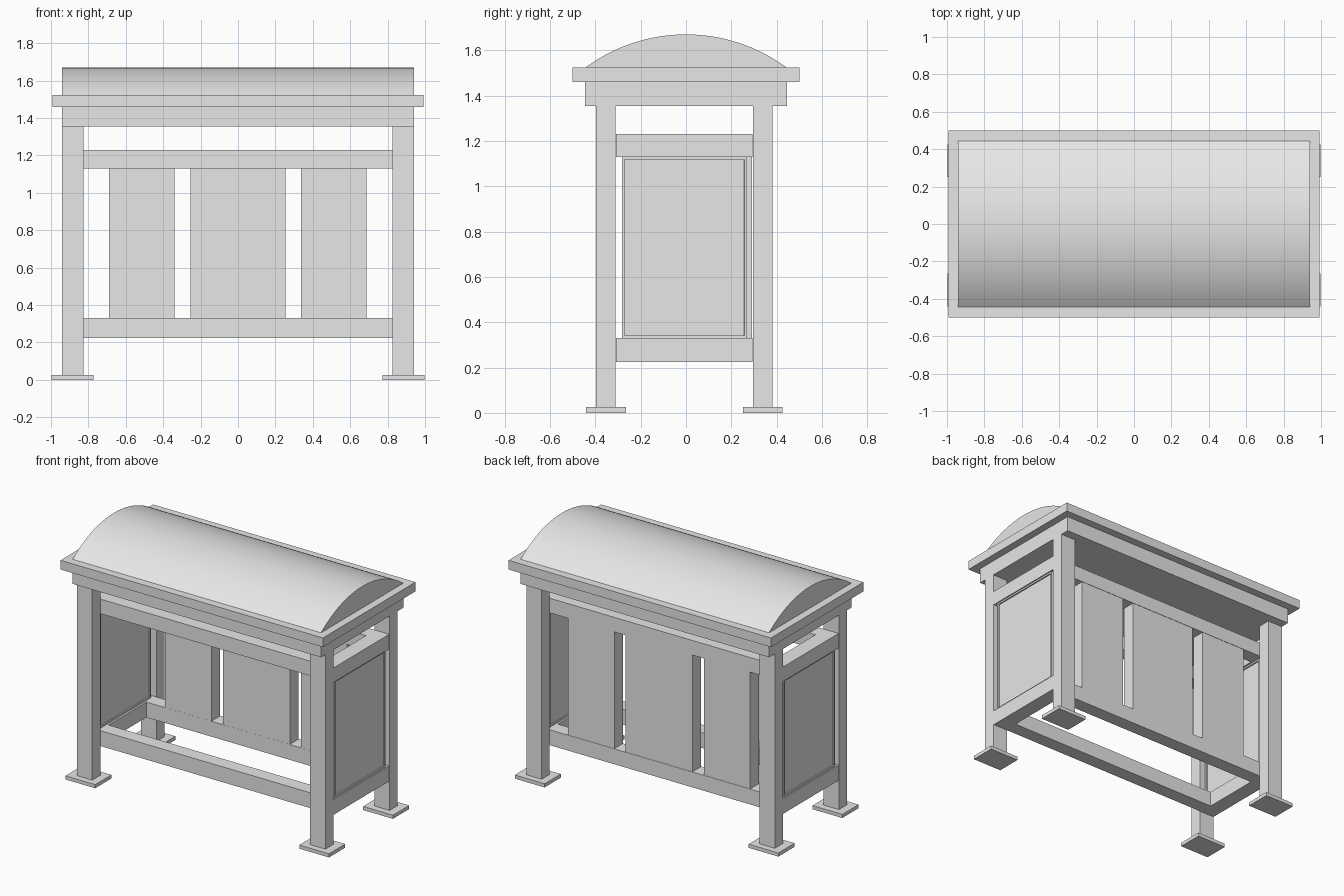
import bpy
import bmesh
import math

if "Cube" in bpy.data.objects:
    bpy.data.objects.remove(bpy.data.objects["Cube"])

grey = bpy.data.materials.new("plain grey")
grey.diffuse_color = (0.8, 0.8, 0.8, 1)
grey.use_nodes = True
grey.node_tree.nodes["Principled BSDF"].inputs["Base Color"].default_value = grey.diffuse_color

Y_MID = -0.0075  # the frame sits slightly forward of the roof centre


def finish(name, bm):
    bmesh.ops.recalc_face_normals(bm, faces=bm.faces)
    mesh = bpy.data.meshes.new(name)
    bm.to_mesh(mesh)
    bm.free()
    mesh.materials.append(grey)
    ob = bpy.data.objects.new(name, mesh)
    bpy.context.collection.objects.link(ob)
    return ob


def box_mesh(x, y, z):
    bm = bmesh.new()
    bmesh.ops.create_cube(bm, size=1)
    for v in bm.verts:
        for i, (lo, hi) in enumerate((x, y, z)):
            v.co[i] = lo if v.co[i] < 0 else hi
    return bm


def box(name, x, y, z):
    return finish(name, box_mesh(x, y, z))


def span(a, b, side):
    return tuple(sorted((a * side, b * side)))


def span_y(a, b, side):
    return tuple(sorted((Y_MID + a * side, Y_MID + b * side)))


# Four posts on flat feet
for sx, xn in ((-1, "left"), (1, "right")):
    for sy, yn in ((-1, "front"), (1, "back")):
        box(f"{yn}_{xn}_post", span(0.825, 0.94, sx), span_y(0.303, 0.39, sy), (0.025, 1.355))
        box(f"{yn}_{xn}_foot", span(0.772, 0.997, sx), span_y(0.258, 0.433, sy), (0, 0.025))

# Lower and upper rectangular rail frames
for level, z in (("lower", (0.225, 0.33)), ("upper", (1.13, 1.23))):
    for sy, yn in ((-1, "front"), (1, "back")):
        box(f"{level}_{yn}_rail", (-0.938, 0.938), span_y(0.205, 0.302, sy), z)
    for sx, xn in ((-1, "left"), (1, "right")):
        box(f"{level}_{xn}_rail", span(0.832, 0.938, sx), span_y(-0.205, 0.205, 1), z)

# Back wall panels with open slots between
for name, x in (("left", (-0.69, -0.34)), ("middle", (-0.253, 0.253)), ("right", (0.338, 0.687))):
    box(f"{name}_back_panel", x, (0.198, 0.292), (0.33, 1.13))

# End panels with a shallow recessed field on both faces
for sx, xn in ((-1, "left"), (1, "right")):
    bm = box_mesh(span(0.845, 0.93, sx), span_y(-0.276, 0.276, 1), (0.33, 1.13))
    bm.normal_update()
    for f in [f for f in bm.faces if abs(f.normal.x) > 0.9]:
        bmesh.ops.inset_individual(bm, faces=[f], thickness=0.016)
        bmesh.ops.inset_individual(bm, faces=[f], thickness=0.001, depth=-0.008)
    finish(f"{xn}_end_panel", bm)

# Roof beam block and overhanging cornice
box("roof_beam", (-0.94, 0.94), (-0.445, 0.445), (1.355, 1.46))
box("roof_cornice", (-0.993, 0.993), (-0.5, 0.5), (1.46, 1.523))

# Barrel roof: circular segment extruded along the length
half, rise, base, steps = 0.445, 0.147, 1.523, 40
radius = (half ** 2 + rise ** 2) / (2 * rise)
sweep = math.asin(half / radius)
bm = bmesh.new()
profile = []
for i in range(steps + 1):
    a = -sweep + 2 * sweep * i / steps
    profile.append(bm.verts.new((-0.94, radius * math.sin(a), base + rise - radius * (1 - math.cos(a)))))
face = bm.faces.new(profile)
extruded = bmesh.ops.extrude_face_region(bm, geom=[face], use_keep_orig=True)
bmesh.ops.translate(bm, vec=(1.88, 0, 0), verts=[e for e in extruded["geom"] if isinstance(e, bmesh.types.BMVert)])
roof = finish("barrel_roof", bm)
bpy.ops.object.select_all(action='DESELECT')
roof.select_set(True)
bpy.context.view_layer.objects.active = roof
bpy.ops.object.shade_smooth_by_angle(angle=math.radians(20))
